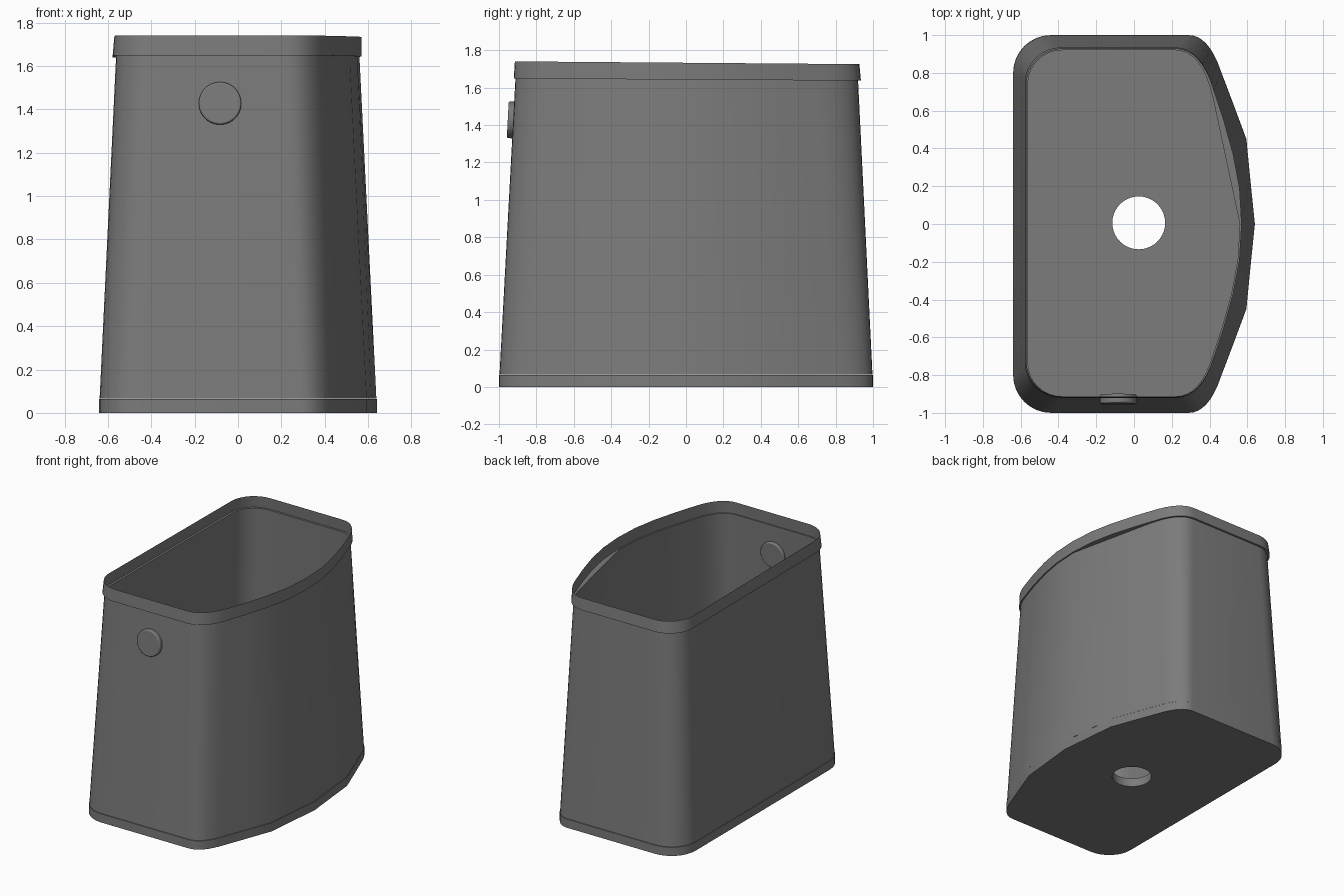
import bpy, bmesh, math
from mathutils import Vector

if "Cube" in bpy.data.objects:
    bpy.data.objects.remove(bpy.data.objects["Cube"])

grey = bpy.data.materials.new("dark_grey")
grey.diffuse_color = (.2, .2, .2, 1)
grey.use_nodes = True
grey.node_tree.nodes["Principled BSDF"].inputs["Base Color"].default_value = grey.diffuse_color


def half(left, y, r, c, side, squash=1.0):
    """Half outline (y > 0): flat left wall, round corners, bowed right side."""
    pts = []
    for i in range(9):
        a = math.pi - i * math.pi / 16
        pts.append((left + r + r * math.cos(a), y - r + r * math.sin(a)))
    p0, p1, p2 = Vector((c[0], y)), Vector((c[1], y)), Vector(side[0])
    p2.y *= squash
    for i in range(8):
        t = i / 8
        p = p0 * (1 - t) ** 2 + p1 * 2 * t * (1 - t) + p2 * t * t
        pts.append((p.x, p.y))
    return pts + [(px, py * squash) for px, py in side]


def outline(back, front):
    return back + [(x, -y) for x, y in reversed(front[:-1])]


def ring(bm, pts, z, tilt=0.0):
    return [bm.verts.new((x, y, z - tilt * y)) for x, y in pts]


def bridge(bm, a, b):
    n = len(a)
    for i in range(n):
        j = (i + 1) % n
        bm.faces.new((a[i], a[j], b[j], b[i]))


def finish(bm, name):
    bmesh.ops.recalc_face_normals(bm, faces=bm.faces)
    me = bpy.data.meshes.new(name)
    bm.to_mesh(me)
    bm.free()
    ob = bpy.data.objects.new(name, me)
    bpy.context.collection.objects.link(ob)
    smooth(ob)
    return ob


def smooth(ob):
    ob.data.materials.append(grey)
    bpy.ops.object.select_all(action='DESELECT')
    ob.select_set(True)
    bpy.context.view_layer.objects.active = ob
    bpy.ops.object.shade_smooth_by_angle(angle=math.radians(30))


# Outlines: faceted base, finely curved rim, body top with one straight back facet
base_side = [(.46, .81), (.528, .63), (.595, .45), (.617, .225), (.64, 0)]
rim_side = [(.425, .70), (.475, .55), (.525, .37), (.559, .19), (.570, 0)]
top_side = [(x - .01, y) for x, y in rim_side]
flat_side = [(.415 + .145 * t, .68 * (1 - t)) for t in (0, .25, .5, .75, 1)]

b = half(-.64, 1.0, .2, (.29, .395), base_side)
base_out = outline(b, b)
body_low = [(x * .997, y * .997) for x, y in base_out]
body_top = outline(half(-.562, .92, .18, (.22, .355), flat_side),
                   half(-.562, .912, .18, (.22, .35), top_side))
rim_low = outline(half(-.578, .935, .19, (.22, .36), rim_side),
                  half(-.578, .921, .19, (.22, .36), rim_side))
rim_top = outline(half(-.570, .927, .19, (.22, .355), rim_side),
                  half(-.570, .915, .19, (.22, .355), rim_side))

# Floor slab with drain hole
bm = bmesh.new()
hole = [(.025 + .14 * math.cos(i * math.tau / 40),
         .006 + .14 * math.sin(i * math.tau / 40)) for i in range(40)]
levels = []
for z in (0, .065):
    outer, inner = ring(bm, base_out, z), ring(bm, hole, z)
    edges = []
    for loop in (outer, inner):
        edges += [bm.edges.new((loop[i], loop[i - 1])) for i in range(len(loop))]
    bmesh.ops.triangle_fill(bm, edges=edges, use_beauty=True)
    levels.append((outer, inner))
bridge(bm, levels[0][0], levels[1][0])
bridge(bm, levels[0][1], levels[1][1])
finish(bm, "floor_slab")

# Tapered thin wall
bm = bmesh.new()
bridge(bm, ring(bm, body_low, .067), ring(bm, body_top, 1.643, .006))
finish(bm, "tapered_wall")

# Rim band with the small ledge beneath it
bm = bmesh.new()
ledge, low, top = (ring(bm, body_top, 1.643, .006), ring(bm, rim_low, 1.643, .006),
                   ring(bm, rim_top, 1.733, .008))
bridge(bm, ledge, low)
bridge(bm, low, top)
finish(bm, "rim_band")

# Round button through the front wall
bpy.ops.mesh.primitive_cylinder_add(vertices=40, radius=.098, depth=.05,
                                    location=(-.083, -.928, 1.427),
                                    rotation=(math.radians(87), 0, 0))
button = bpy.context.object
button.name = "front_button"
bevel = button.modifiers.new("soft_edge", 'BEVEL')
bevel.width = .008
bevel.segments = 3
smooth(button)
